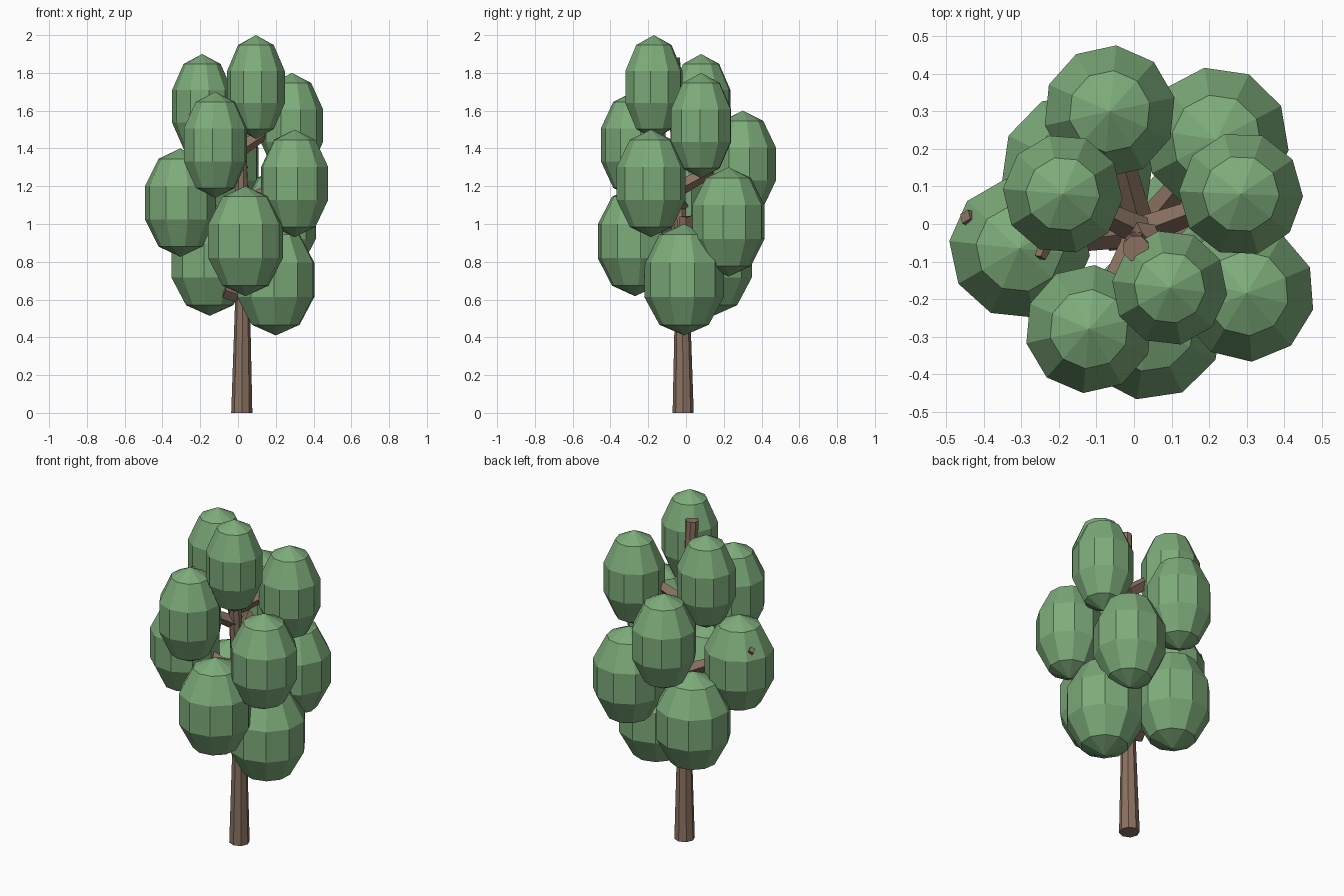
import bpy, math
from mathutils import Vector

cube = bpy.data.objects.get("Cube")
if cube:
    bpy.data.objects.remove(cube, do_unlink=True)


def material(name, rgb):
    m = bpy.data.materials.new(name)
    m.use_nodes = True
    m.diffuse_color = (*rgb, 1)
    m.node_tree.nodes["Principled BSDF"].inputs["Base Color"].default_value = (*rgb, 1)
    return m


leaf = material("leaf green", (0.205, 0.41, 0.195))
bark = material("bark brown", (0.26, 0.17, 0.12))


def limb(name, start, end, r1, r2, sides):
    """Tapered prism between two points."""
    start, end = Vector(start), Vector(end)
    axis = end - start
    bpy.ops.mesh.primitive_cone_add(vertices=sides, radius1=r1, radius2=r2,
                                    depth=axis.length, location=(start + end) / 2)
    ob = bpy.context.object
    ob.rotation_euler = axis.to_track_quat('Z', 'Y').to_euler()
    ob.name = name
    ob.data.materials.append(bark)
    return ob


# Trunk, straight below and leaning slightly inside the crown
limb("trunk", (0.02, -0.015, 0), (0.025, -0.02, 0.75), 0.056, 0.035, 8)
limb("upper_trunk", (0.025, -0.02, 0.72), (0.005, -0.065, 1.88), 0.036, 0.036, 8)

# Foliage clumps spiral upwards and shrink; each hangs on its own branch
centres = [(0.2, -0.01), (-0.15, 0.145), (0.04, -0.27), (0.22, 0.225),
           (-0.305, -0.065), (0.3, -0.185), (-0.065, 0.3), (-0.12, -0.28),
           (0.285, 0.08), (-0.19, 0.08), (0.095, -0.17)]
for i, (x, y) in enumerate(centres):
    z = 0.705 + 0.102 * i
    r = 0.222 - 0.006 * i
    h = 0.295 - 0.002 * i
    bpy.ops.mesh.primitive_uv_sphere_add(segments=10, ring_count=5, radius=1,
                                         location=(x, y, z))
    clump = bpy.context.object
    clump.name = f"foliage_{i + 1}"
    clump.scale = (r, r, h)
    clump.rotation_euler.z = math.atan2(y, x)
    clump.data.materials.append(leaf)
    limb(f"branch_{i + 1}", (0.02, -0.02, z - 0.12), (x, y, z + 0.05), 0.04, 0.022, 4)

# Branch ends that poke out of the foliage
limb("low_stub", (0.02, -0.02, 0.62), (-0.07, -0.03, 0.65), 0.042, 0.042, 4)
limb("side_stub", (0.1, 0.0, 0.8), (0.12, 0.0, 1.04), 0.038, 0.034, 4)
limb("outer_twig", (-0.33, -0.03, 1.12), (-0.45, 0.02, 1.26), 0.03, 0.02, 4)
limb("front_twig", (-0.2, 0.03, 1.54), (-0.25, -0.09, 1.58), 0.03, 0.015, 4)
